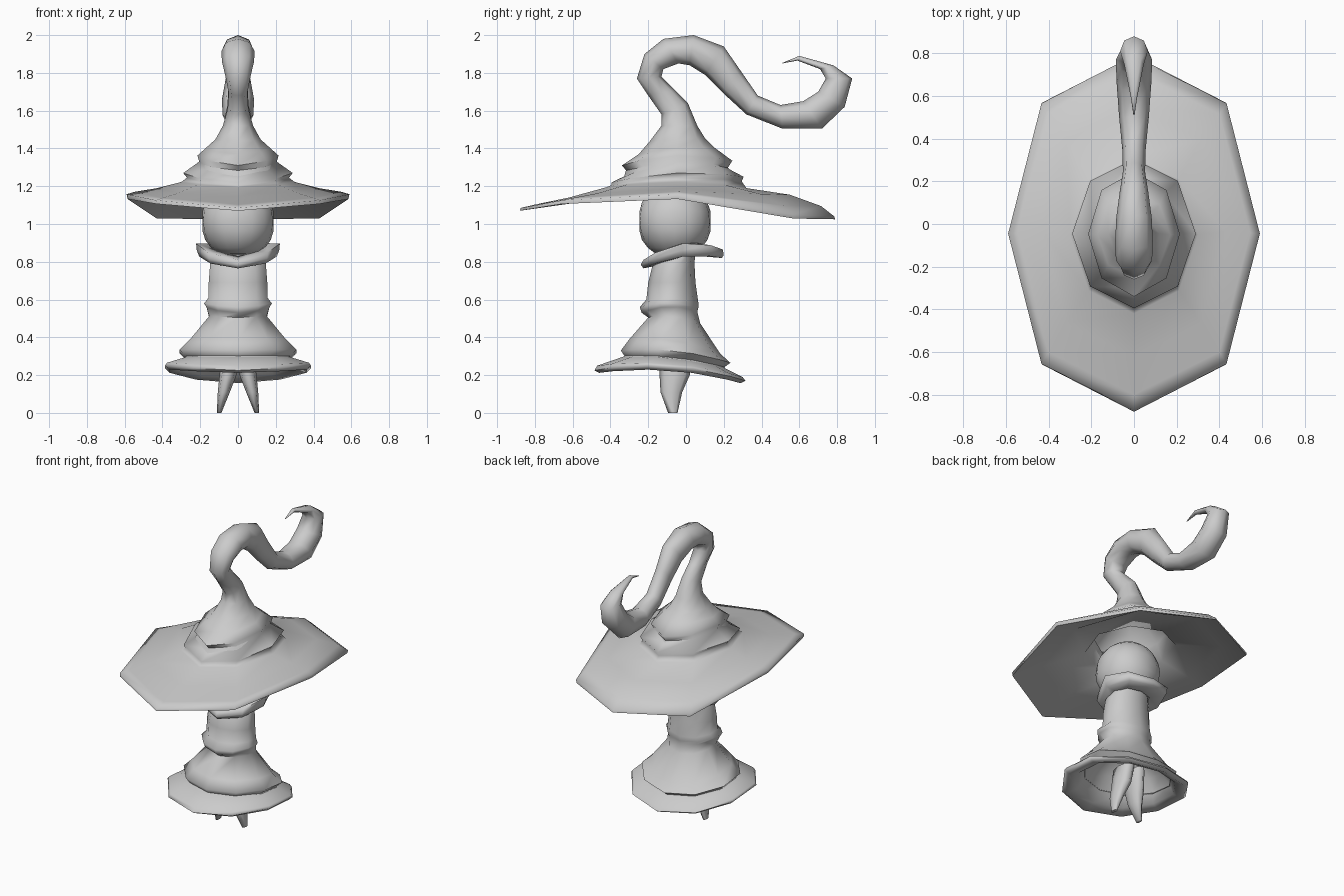
import bpy, bmesh, math

grey = bpy.data.materials.new("plain grey")
grey.diffuse_color = (0.6, 0.6, 0.6, 1)


def finish(name, bm, angle=85):
    """Turn a bmesh into a smooth-shaded object."""
    bmesh.ops.recalc_face_normals(bm, faces=bm.faces)
    me = bpy.data.meshes.new(name)
    bm.to_mesh(me)
    bm.free()
    ob = bpy.data.objects.new(name, me)
    bpy.context.collection.objects.link(ob)
    me.materials.append(grey)
    bpy.ops.object.select_all(action='DESELECT')
    ob.select_set(True)
    bpy.context.view_layer.objects.active = ob
    bpy.ops.object.shade_smooth_by_angle(angle=math.radians(angle))
    return ob


def loft(name, rings, n=8, cx=None, closed=False):
    """Skin rings: (front y, front z, back y, back z, half width, side lift, back corner droop)."""
    bm = bmesh.new()
    loops = []
    for k, (y0, z0, y1, z1, w, lift, *droop) in enumerate(rings):
        d = droop[0] if droop else 0
        loop = []
        for i in range(n):
            c, s = math.cos(math.tau * i / n), math.sin(math.tau * i / n)
            corner = 4 * s * s * c * c
            bulge = 1 + (.04 * corner if d else 0)
            z = (z0 + z1) / 2 + (z0 - z1) / 2 * c + lift * s * s
            if c < 0:
                z -= d * corner
            loop.append(bm.verts.new(((cx[k] if cx else 0) + w * s * bulge,
                                      (y0 + y1) / 2 + (y0 - y1) / 2 * c * bulge, z)))
        loops.append(loop)
    pairs = list(zip(loops, loops[1:]))
    if closed:
        pairs.append((loops[-1], loops[0]))
    for a, b in pairs:
        for i in range(n):
            j = (i + 1) % n
            bm.faces.new((a[i], a[j], b[j], b[i]))
    if not closed:
        bm.faces.new(loops[0])
        bm.faces.new(loops[-1])
    return finish(name, bm)


# Hat: hollow inside, brim underside, brim top, folded crown
hat = [
    (-.10, 1.50, .04, 1.50, .06, 0),
    (-.22, 1.37, .13, 1.39, .15, 0),
    (-.32, 1.28, .24, 1.28, .22, .02),
    (-.345, 1.18, .275, 1.17, .255, .015),
    (-.65, 1.11, .60, 1.12, .46, .03, .02),
    (-.88, 1.07, .79, 1.025, .585, .085, .045),
    (-.875, 1.085, .785, 1.04, .59, .095, .045),
    (-.80, 1.103, .715, 1.095, .545, .072, .035),
    (-.62, 1.14, .55, 1.155, .43, .042, .015),
    (-.42, 1.195, .32, 1.19, .30, .03),
    (-.395, 1.205, .295, 1.225, .27, .03),
    (-.395, 1.22, .305, 1.25, .29, .035),
    (-.30, 1.265, .22, 1.295, .205, .05),
    (-.34, 1.31, .245, 1.335, .215, .04),
    (-.25, 1.37, .15, 1.405, .17, .015),
    (-.19, 1.44, .10, 1.455, .12, 0),
    (-.13, 1.52, .06, 1.52, .08, 0),
]
# Curled hat tip: outer edge point, inner edge point
curl = [
    (-.13, 1.58, .01, 1.64, .055, 0),
    (-.20, 1.68, -.06, 1.71, .05, 0),
    (-.26, 1.77, -.13, 1.78, .065, 0),
    (-.22, 1.90, -.12, 1.82, .085, 0),
    (-.12, 1.98, -.04, 1.85, .088, 0),
    (.04, 2.00, .02, 1.84, .083, 0),
    (.20, 1.94, .10, 1.79, .067, 0),
    (.29, 1.81, .20, 1.69, .052, 0),
    (.38, 1.68, .32, 1.58, .055, 0),
    (.50, 1.63, .51, 1.505, .07, 0),
    (.62, 1.65, .72, 1.505, .082, 0),
    (.70, 1.70, .84, 1.62, .085, 0),
    (.74, 1.77, .88, 1.77, .065, 0),
    (.71, 1.82, .78, 1.84, .045, 0),
    (.59, 1.865, .60, 1.89, .015, 0),
    (.51, 1.85, .512, 1.854, .003, 0),
]
loft("hat", hat + curl)

# Robe: hollow inside, thick rolled hem, flared skirt, belt fold, torso
loft("robe", [
    (-.17, .50, .04, .47, .13, 0),
    (-.27, .38, .15, .31, .235, .02),
    (-.32, .31, .20, .25, .285, .02),
    (-.385, .235, .235, .185, .315, .03),
    (-.46, .212, .29, .157, .38, .04),
    (-.485, .225, .315, .17, .405, .05),
    (-.47, .25, .30, .19, .395, .04),
    (-.325, .30, .20, .24, .285, .02),
    (-.345, .33, .235, .265, .325, .03),
    (-.30, .39, .18, .315, .265, .03),
    (-.20, .505, .075, .475, .16, .02),
    (-.235, .53, .06, .535, .175, .03),
    (-.245, .56, .065, .555, .188, .025),
    (-.21, .60, .065, .585, .165, .015),
    (-.20, .69, .05, .69, .163, 0),
    (-.175, .79, .045, .79, .155, 0),
    (-.13, .84, .05, .86, .13, 0),
], n=10)

# Collar: drooping ring around the neck
loft("collar", [
    (-.225, .765, .19, .82, .205, .035),
    (-.24, .785, .20, .835, .218, .05),
    (-.225, .81, .195, .865, .222, .06),
    (-.15, .83, .10, .89, .15, .035),
    (-.13, .785, .07, .83, .125, .02),
], closed=True)

# Head: slightly boxy ball with a flattened face
bm = bmesh.new()
bmesh.ops.create_uvsphere(bm, u_segments=16, v_segments=12, radius=.2)
for v in bm.verts:
    v.co.x = max(-.188, min(.188, v.co.x))
    v.co.y = max(-.186, min(.19, v.co.y)) - .06
    v.co.z = max(-.178, v.co.z) + 1.015
finish("head", bm)

# Legs: tapered, splayed outwards
for side, name in ((-1, "left_leg"), (1, "right_leg")):
    loft(name, [
        (-.14, .32, .04, .32, .045, 0),
        (-.14, .20, .02, .20, .045, 0),
        (-.135, .11, -.02, .11, .032, 0),
        (-.095, 0, -.045, 0, .012, 0),
    ], n=8, cx=[side * x for x in (.04, .053, .075, .1)])
